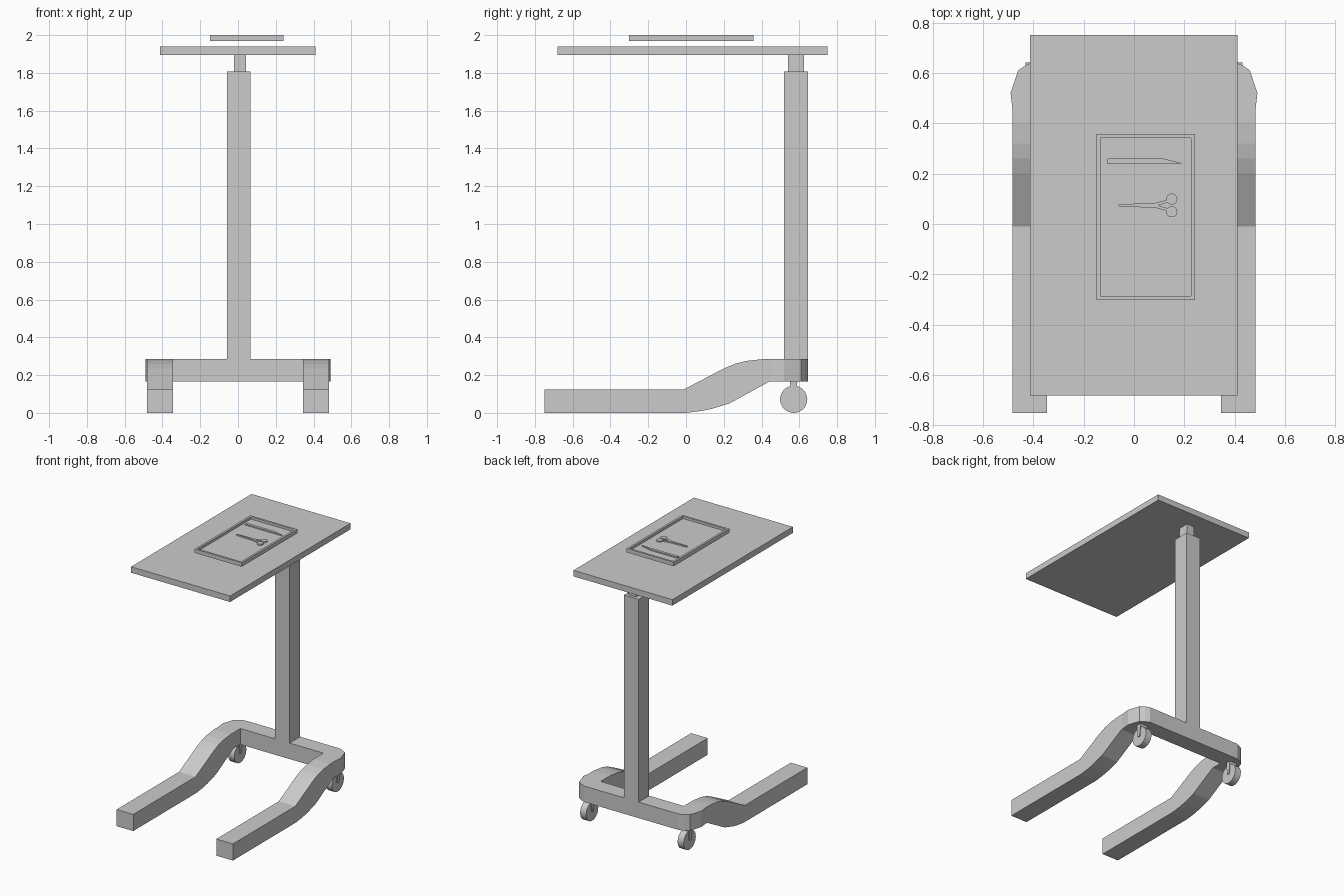
import bpy, bmesh, math
from mathutils import Vector

if "Cube" in bpy.data.objects:
    bpy.data.objects.remove(bpy.data.objects["Cube"])

grey = bpy.data.materials.new("light_grey")
grey.use_nodes = True
GREY = (0.6, 0.6, 0.6, 1)
grey.diffuse_color = GREY
grey.node_tree.nodes["Principled BSDF"].inputs["Base Color"].default_value = GREY


def finish(name, bm):
    bmesh.ops.recalc_face_normals(bm, faces=bm.faces)
    mesh = bpy.data.meshes.new(name)
    bm.to_mesh(mesh)
    bm.free()
    mesh.materials.append(grey)
    obj = bpy.data.objects.new(name, mesh)
    bpy.context.collection.objects.link(obj)
    return obj


def prism(name, outline, lo, hi, axis="z"):
    """Extrude an outline: xy points along z, or yz points along x."""
    bm = bmesh.new()
    place = (lambda a, b: (a, b, lo)) if axis == "z" else (lambda a, b: (lo, a, b))
    face = bm.faces.new([bm.verts.new(place(a, b)) for a, b in outline])
    moved = bmesh.ops.extrude_face_region(bm, geom=[face], use_keep_orig=True)["geom"]
    depth = hi - lo
    shift = Vector((0, 0, depth)) if axis == "z" else Vector((depth, 0, 0))
    bmesh.ops.translate(bm, vec=shift, verts=[v for v in moved if isinstance(v, bmesh.types.BMVert)])
    return finish(name, bm)


def box(name, x, y, z):
    return prism(name, [(x[0], y[0]), (x[1], y[0]), (x[1], y[1]), (x[0], y[1])], *z)


def circle(a, b, r, n):
    return [(a + r * math.cos(math.tau * i / n), b + r * math.sin(math.tau * i / n)) for i in range(n)]


# Table top and telescopic column
box("table_top", (-0.412, 0.41), (-0.68, 0.75), (1.895, 1.94))
box("inner_post", (-0.021, 0.042), (0.54, 0.625), (1.8, 1.897))
box("outer_post", (-0.058, 0.065), (0.52, 0.645), (0.28, 1.807))

# Crossbar with rounded rear corners
half = [(0.345, 0.52), (0.345, 0.45), (0.482, 0.45), (0.49, 0.52),
        (0.46, 0.61), (0.43, 0.63), (0.395, 0.645)]
prism("crossbar", half + [(-x, y) for x, y in reversed(half)], 0.165, 0.285)

# Cranked floor legs and rear casters
leg_profile = [(-0.75, 0), (0, 0), (0.08, 0.01), (0.13, 0.02), (0.23, 0.05),
               (0.44, 0.165), (0.45, 0.165), (0.45, 0.285), (0.4, 0.284),
               (0.32, 0.275), (0.26, 0.26), (0.2, 0.235), (-0.01, 0.125), (-0.75, 0.125)]
strap = [(0.56, 0.07), (0.58, 0.07), (0.59, 0.17), (0.55, 0.17)]
for side, s in (("left", 1), ("right", -1)):
    def span(a, b):
        return sorted((s * a, s * b))
    prism(side + "_leg", leg_profile, *span(0.345, 0.483), axis="x")
    wheel = prism(side + "_caster_wheel", circle(0.57, 0.072, 0.072, 28), *span(0.38, 0.43), axis="x")
    prism(side + "_caster_fork", strap, *span(0.374, 0.436), axis="x")
    bpy.context.view_layer.objects.active = wheel
    wheel.select_set(True)
    bpy.ops.object.shade_smooth_by_angle(angle=math.radians(30))
    wheel.select_set(False)

# Instrument tray with a recessed floor
bm = bmesh.new()
tray_floor = None
corners = [(-0.148, -0.302), (0.242, -0.302), (0.242, 0.358), (-0.148, 0.358)]
base = bm.faces.new([bm.verts.new((x, y, 1.97)) for x, y in corners])
geom = bmesh.ops.extrude_face_region(bm, geom=[base], use_keep_orig=True)["geom"]
bmesh.ops.translate(bm, vec=(0, 0, 0.03), verts=[v for v in geom if isinstance(v, bmesh.types.BMVert)])
tray_floor = [f for f in geom if isinstance(f, bmesh.types.BMFace)][0]
bmesh.ops.recalc_face_normals(bm, faces=bm.faces)
bmesh.ops.inset_individual(bm, faces=[tray_floor], thickness=0.022)
walls = bmesh.ops.extrude_discrete_faces(bm, faces=[tray_floor])["faces"]
bmesh.ops.translate(bm, vec=(0, 0, -0.018), verts=walls[0].verts)
finish("instrument_tray", bm)

# Scalpel and scissors lying in the tray
TOOL_Z = (1.981, 1.991)
prism("scalpel", [(-0.108, 0.24), (0.196, 0.24), (0.115, 0.26), (-0.104, 0.26)], *TOOL_Z)
for side, s in (("upper", 1), ("lower", -1)):
    blade = [(-0.062, 0), (0.09, -0.002), (0.135, 0.012), (0.13, 0.022), (0.085, 0.01), (-0.06, 0.004)]
    prism(side + "_scissor_blade", [(x, 0.074 + s * y) for x, y in blade], *TOOL_Z)
    prism(side + "_scissor_handle", circle(0.15, 0.074 + s * 0.025, 0.022, 20), *TOOL_Z)
